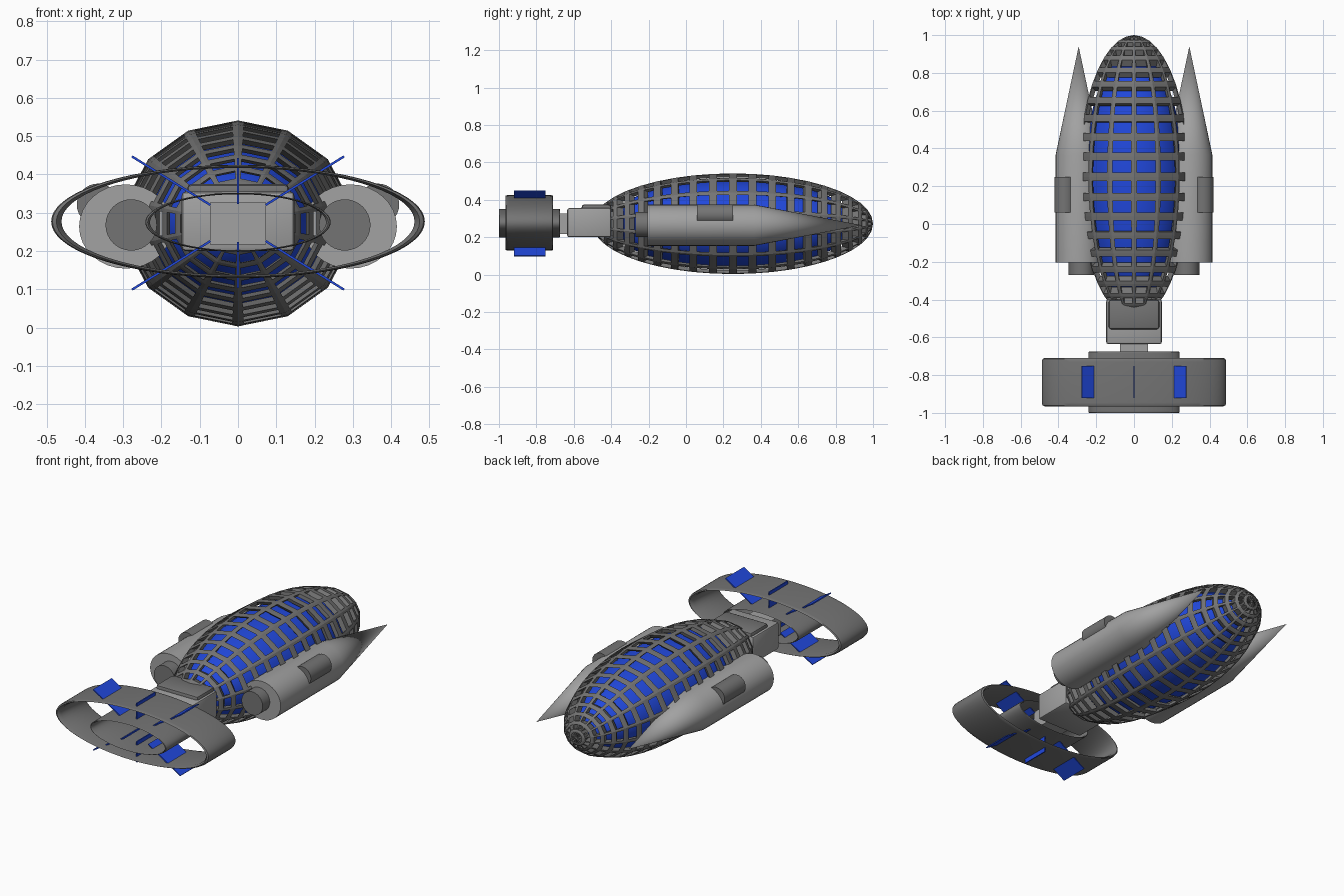
import bpy, bmesh, math
from mathutils import Vector

if "Cube" in bpy.data.objects:
    bpy.data.objects.remove(bpy.data.objects["Cube"])

ZC = 0.272  # height of the ship's long axis


def material(name, rgb):
    m = bpy.data.materials.new(name)
    m.diffuse_color = (*rgb, 1)
    m.use_nodes = True
    m.node_tree.nodes["Principled BSDF"].inputs["Base Color"].default_value = m.diffuse_color
    return m


DARK = material("dark_grey", (0.175, 0.175, 0.175))
LIGHT = material("light_grey", (0.36, 0.36, 0.36))
BLUE = material("bright_blue", (0.015, 0.065, 0.72))


def finish(name, bm, mat, smooth=False):
    me = bpy.data.meshes.new(name)
    bm.to_mesh(me)
    bm.free()
    me.materials.append(mat)
    ob = bpy.data.objects.new(name, me)
    bpy.context.collection.objects.link(ob)
    if smooth:
        bpy.ops.object.select_all(action='DESELECT')
        ob.select_set(True)
        bpy.context.view_layer.objects.active = ob
        bpy.ops.object.shade_smooth_by_angle(angle=math.radians(35))
    return ob


def lathe(name, centre, profile, mat, sx=1.0, sz=1.0, n=32, closed=False):
    """Sweep (radius, y) points round the y axis through centre (x, z)."""
    bm = bmesh.new()
    rings = []
    for r, y in profile:
        if r == 0:
            rings.append([bm.verts.new((centre[0], y, centre[1]))] * n)
        else:
            rings.append([bm.verts.new((centre[0] + r * sx * math.cos(2 * math.pi * k / n), y,
                                        centre[1] + r * sz * math.sin(2 * math.pi * k / n)))
                          for k in range(n)])
    pairs = list(zip(rings, rings[1:]))
    if closed:
        pairs.append((rings[-1], rings[0]))
    for a, b in pairs:
        for k in range(n):
            vs = [a[k], a[(k + 1) % n], b[(k + 1) % n], b[k]]
            bm.faces.new(list(dict.fromkeys(vs)))
    bmesh.ops.recalc_face_normals(bm, faces=bm.faces)
    return finish(name, bm, mat, True)


def box(name, lo, hi, mat, bevel=0.0):
    bm = bmesh.new()
    bmesh.ops.create_cube(bm, size=1)
    for v in bm.verts:
        v.co = Vector([(a + b) / 2 + c * (b - a) for a, b, c in zip(lo, hi, v.co)])
    if bevel:
        bmesh.ops.bevel(bm, geom=bm.edges[:], offset=bevel, segments=2,
                        profile=0.5, affect='EDGES')
    return finish(name, bm, mat, bevel > 0)


# Open lattice hull: struts along rings and meridians, their ridges reaching towards the centre
def lattice_hull(seg=14, rows=22, radii=(0.3, 0.75, 0.269), inner_scale=0.925):
    bm = bmesh.new()

    def point(i, j, scale):
        t, p = math.pi * i / rows, 2 * math.pi * j / seg
        u = (math.sin(t) * math.sin(p), math.cos(t), math.sin(t) * math.cos(p))
        return bm.verts.new(Vector([a * b * scale for a, b in zip(u, radii)])
                            + Vector((0, 0.25, ZC)))

    outer = [[point(i, j, 1) for j in range(seg)] for i in range(rows + 1)]
    inner = [[point(i, j, inner_scale) for j in range(seg)] for i in range(rows + 1)]
    for i in range(rows):
        for j in range(seg):
            ids = [(i, j), (i, j + 1), (i + 1, j + 1), (i + 1, j)]
            o = [outer[a][b % seg] for a, b in ids]
            q = [inner[a][b % seg] for a, b in ids]
            r = []  # corners of the opening in this cell
            for k in range(4):
                fu = 0.12 if k in (0, 3) else 0.88
                fv = 0.2 if k in (0, 1) else 0.8
                top = o[0].co.lerp(o[1].co, fu)
                low = o[3].co.lerp(o[2].co, fu)
                r.append(bm.verts.new(top.lerp(low, fv)))
            for k in range(4):
                m = (k + 1) % 4
                bm.faces.new((o[m], o[k], r[k], r[m]))
                bm.faces.new((r[m], r[k], q[k], q[m]))
    bmesh.ops.remove_doubles(bm, verts=bm.verts, dist=0.0004)
    bmesh.ops.recalc_face_normals(bm, faces=bm.faces)
    return finish("lattice_hull", bm, DARK)


lattice_hull()

# Glowing core inside the lattice
core = [(math.sin(math.pi * k / 24) if 0 < k < 24 else 0,
         0.25 - 0.66 * math.cos(math.pi * k / 24)) for k in range(25)]
lathe("inner_core", (0, ZC), core, BLUE, 0.262, 0.235)

# Engines with pointed noses, nozzles and small side pods
for side, s in (("left", -1), ("right", 1)):
    lathe(side + "_engine", (s * 0.293, 0.264),
          [(0, -0.205), (1, -0.205), (1, 0.365), (0, 0.94)], LIGHT, 0.122, 0.11)
    lathe(side + "_nozzle", (s * 0.279, 0.268),
          [(0, -0.27), (0.067, -0.27), (0.067, -0.19), (0, -0.19)], DARK)
    lathe(side + "_pod", (s * 0.366, 0.321),
          [(0, 0.06), (0.055, 0.06), (0.055, 0.25), (0, 0.25)], DARK)

# Connecting block, its cover plate and the neck
box("connector_block", (-0.147, -0.635, 0.2), (0.147, -0.4, 0.355), LIGHT, 0.01)
box("connector_cover", (-0.134, -0.558, 0.335), (0.134, -0.4, 0.375), DARK, 0.014)
box("neck", (-0.073, -0.76, 0.217), (0.073, -0.6, 0.327), LIGHT)


# Flattened ring shrouds
def shroud(name, rx, rz, y0, y1, wall, c, z):
    lathe(name, (0, z),
          [(1 - wall, y0 + c), (1 - wall / 2, y0), (1 - wall / 8, y0 + c / 4), (1, y0 + c),
           (1, y1 - c), (1 - wall / 8, y1 - c / 4), (1 - wall / 2, y1), (1 - wall, y1 - c)],
          DARK, rx, rz, 72, True)


shroud("outer_shroud", 0.488, 0.148, -0.965, -0.71, 0.055, 0.02, 0.277)
shroud("inner_shroud", 0.242, 0.077, -1.0, -0.675, 0.05, 0.01, 0.275)


# Six thin blue vanes radiating from the neck through the shrouds
def vane(name, a, b, half=0.003):
    a, b = Vector(a), Vector(b)
    side = Vector((-(b - a).y, (b - a).x)).normalized() * half
    bm = bmesh.new()
    rows = [[bm.verts.new((p.x, y, p.y)) for p in (a - side, b - side, b + side, a + side)]
            for y in (-0.92, -0.752)]
    for k in range(4):
        m = (k + 1) % 4
        bm.faces.new((rows[0][k], rows[0][m], rows[1][m], rows[1][k]))
    bm.faces.new(rows[0][::-1])
    bm.faces.new(rows[1])
    bmesh.ops.recalc_face_normals(bm, faces=bm.faces)
    finish(name, bm, BLUE)


for vname, v in (("upper", 1), ("lower", -1)):
    vane(vname + "_centre_vane", (0, 0.273 + v * 0.05), (0, 0.273 + v * 0.17))
    for sname, s in (("left", -1), ("right", 1)):
        vane(vname + "_" + sname + "_vane", (s * 0.072, 0.273 + v * 0.047),
             (s * 0.277, 0.273 + v * 0.174))
